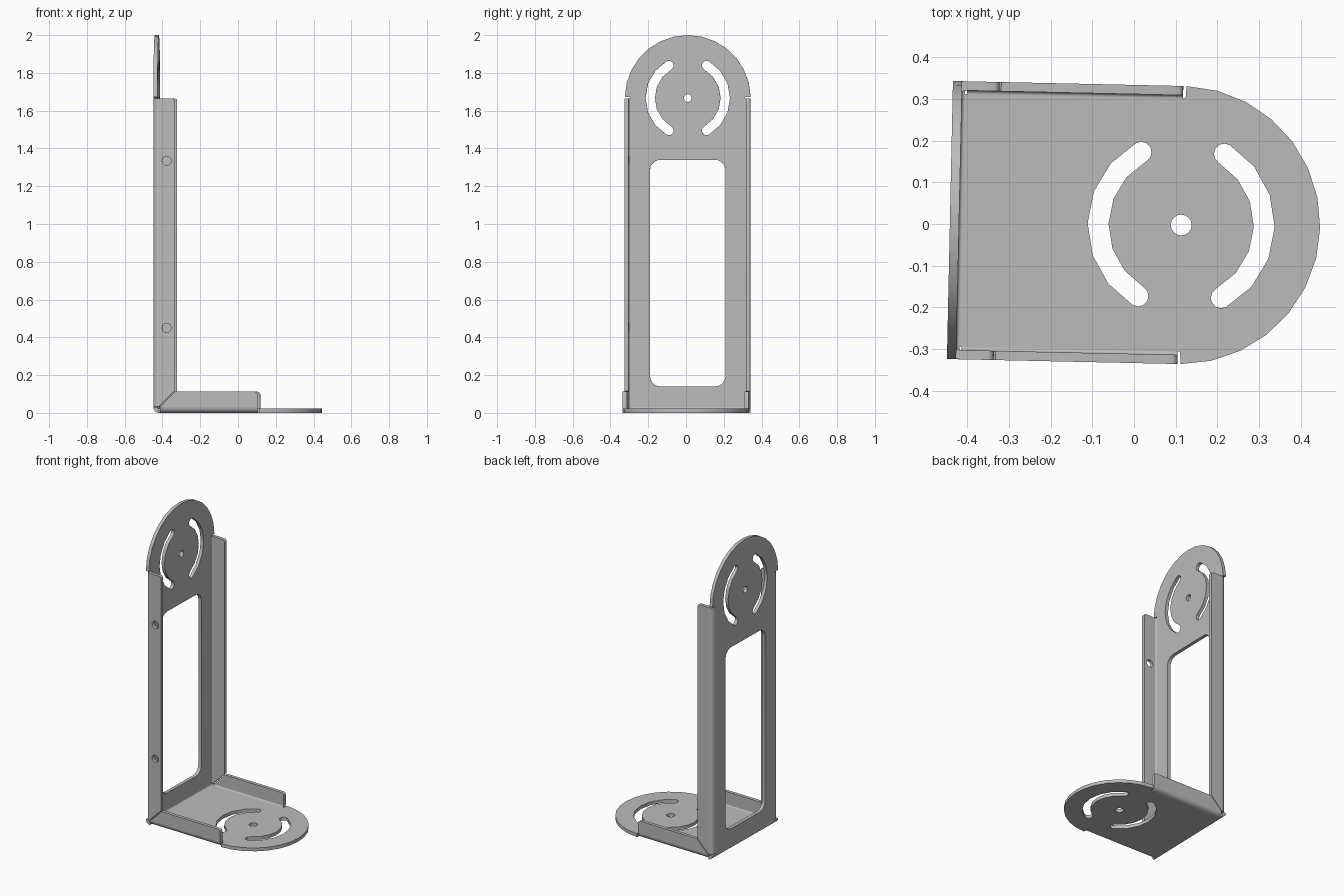
import bpy
from math import sin, cos, pi, radians
from mathutils import Matrix, Vector

if "Cube" in bpy.data.objects:
    bpy.data.objects.remove(bpy.data.objects["Cube"])

W = 0.333        # half width and radius of the round ends
T = 0.022        # sheet thickness
R = 0.03         # outer bend radius
LIP = 0.112      # flange height
BACK = -0.441    # x of the outer back face
TURN = Matrix.Rotation(radians(-1.24), 4, 'Z')

steel = bpy.data.materials.new("steel_grey")
steel.use_nodes = True
GREY = (0.5, 0.5, 0.5, 1)
steel.diffuse_color = GREY
steel.node_tree.nodes["Principled BSDF"].inputs["Base Color"].default_value = GREY


def arc(cx, cy, r, a0, a1, n):
    """Points along an arc, angles in degrees."""
    angles = [radians(a0 + (a1 - a0) * i / n) for i in range(n + 1)]
    return [(cx + r * cos(a), cy + r * sin(a)) for a in angles]


def circle(cx, cy, r, n=16):
    return arc(cx, cy, r, 0, 360, n)[:-1]


def slot(cy, axis):
    """Curved slot with round ends, centred on the given direction."""
    mid, half, span = 0.199, 0.025, 60
    a, b = axis - span, axis + span
    ends = [(mid * cos(radians(t)), cy + mid * sin(radians(t))) for t in (a, b)]
    return (arc(0, cy, mid + half, a, b, 6)
            + arc(*ends[1], half, b, b + 180, 6)[1:-1]
            + arc(0, cy, mid - half, b, a, 6)
            + arc(*ends[0], half, a + 180, a + 360, 6)[1:-1])


def rounded_window(x, y0, y1, r):
    pts = []
    for cx, cy, a in ((x - r, y1 - r, 0), (r - x, y1 - r, 90),
                      (r - x, y0 + r, 180), (x - r, y0 + r, 270)):
        pts += arc(cx, cy, r, a, a + 90, 5)
    return pts


def sheet(name, loops, low, high, frame):
    """Fill outline and holes, extrude from low to high, place with frame."""
    curve = bpy.data.curves.new(name, 'CURVE')
    curve.dimensions = '2D'
    curve.fill_mode = 'BOTH'
    curve.extrude = (high - low) / 2
    for pts in loops:
        spline = curve.splines.new('POLY')
        spline.points.add(len(pts) - 1)
        for p, (x, y) in zip(spline.points, pts):
            p.co = (x, y, 0, 1)
        spline.use_cyclic_u = True
    temp = bpy.data.objects.new(name + "_outline", curve)
    bpy.context.collection.objects.link(temp)
    graph = bpy.context.evaluated_depsgraph_get()
    mesh = bpy.data.meshes.new_from_object(temp.evaluated_get(graph))
    bpy.data.objects.remove(temp)
    mesh.transform(TURN @ frame @ Matrix.Translation((0, 0, (low + high) / 2)))
    if frame.determinant() < 0:
        mesh.flip_normals()
    mesh.materials.clear()
    mesh.materials.append(steel)
    obj = bpy.data.objects.new(name, mesh)
    bpy.context.collection.objects.link(obj)
    bpy.ops.object.select_all(action='DESELECT')
    obj.select_set(True)
    bpy.context.view_layer.objects.active = obj
    bpy.ops.object.mode_set(mode='EDIT')
    bpy.ops.mesh.select_all(action='SELECT')
    bpy.ops.mesh.remove_doubles(threshold=0.0001)
    bpy.ops.mesh.normals_make_consistent(inside=False)
    bpy.ops.object.mode_set(mode='OBJECT')
    bpy.ops.object.shade_smooth_by_angle(angle=radians(25))
    return obj


def axes(a, b, c):
    """Frame sending local x, y, z to the given directions at the back edge."""
    m = Matrix((a, b, c)).transposed().to_4x4()
    m.translation = Vector((BACK, 0, 0))
    return m


def bend(cx, cy, a0):
    """Cross-section of a quarter bend."""
    return arc(cx, cy, R, a0, a0 + 90, 6) + arc(cx, cy, R - T, a0 + 90, a0, 6)


X, Y, Z = (1, 0, 0), (0, 1, 0), (0, 0, 1)


def panel(name, along, inward, centre, cutouts, lip_holes):
    """Round-ended plate with a folded flange on each long side."""
    w = W - R
    outline = ([(-w, R), (w, R), (w, centre + 0.004)]
               + arc(0, centre, W, 1, 179, 14) + [(-w, centre + 0.004)])
    sheet(name + "_plate", [outline] + cutouts, 0, T, axes(Y, along, inward))

    # Flange with mitred lower end and clipped upper corner
    end = centre - 0.002
    lip = ([(R + 0.004, R), (end, R)]
           + arc(end - 0.015, LIP - 0.015, 0.015, 0, 90, 4)
           + [(LIP + 0.004, LIP)])
    for side, s in (("left", 1), ("right", -1)):
        holes = lip_holes if s < 0 else []
        out = (0, s, 0)
        sheet(f"{name}_{side}_flange", [lip] + holes, W - T, W,
              axes(along, inward, out))
        sheet(f"{name}_{side}_bend", [bend(w, R, -90)], R + 0.004, end,
              axes(out, inward, along))


# Base: slots lie ahead of and behind the pivot hole
c = 0.554
panel("base", X, Z, c,
      [circle(0, c, 0.025), slot(c, 90), slot(c, 270)], [])

# Upright: slots lie either side of the pivot hole, window below
c = 1.667
panel("upright", Z, X, c,
      [circle(0, c, 0.021), slot(c, 0), slot(c, 180),
       rounded_window(0.2, 0.14, 1.34, 0.055)],
      [circle(v, 0.07, 0.024) for v in (0.45, 1.335)])

# Bend joining the base to the upright
sheet("corner_bend", [bend(R, R, 180)], -W, W, axes(X, Z, Y))
